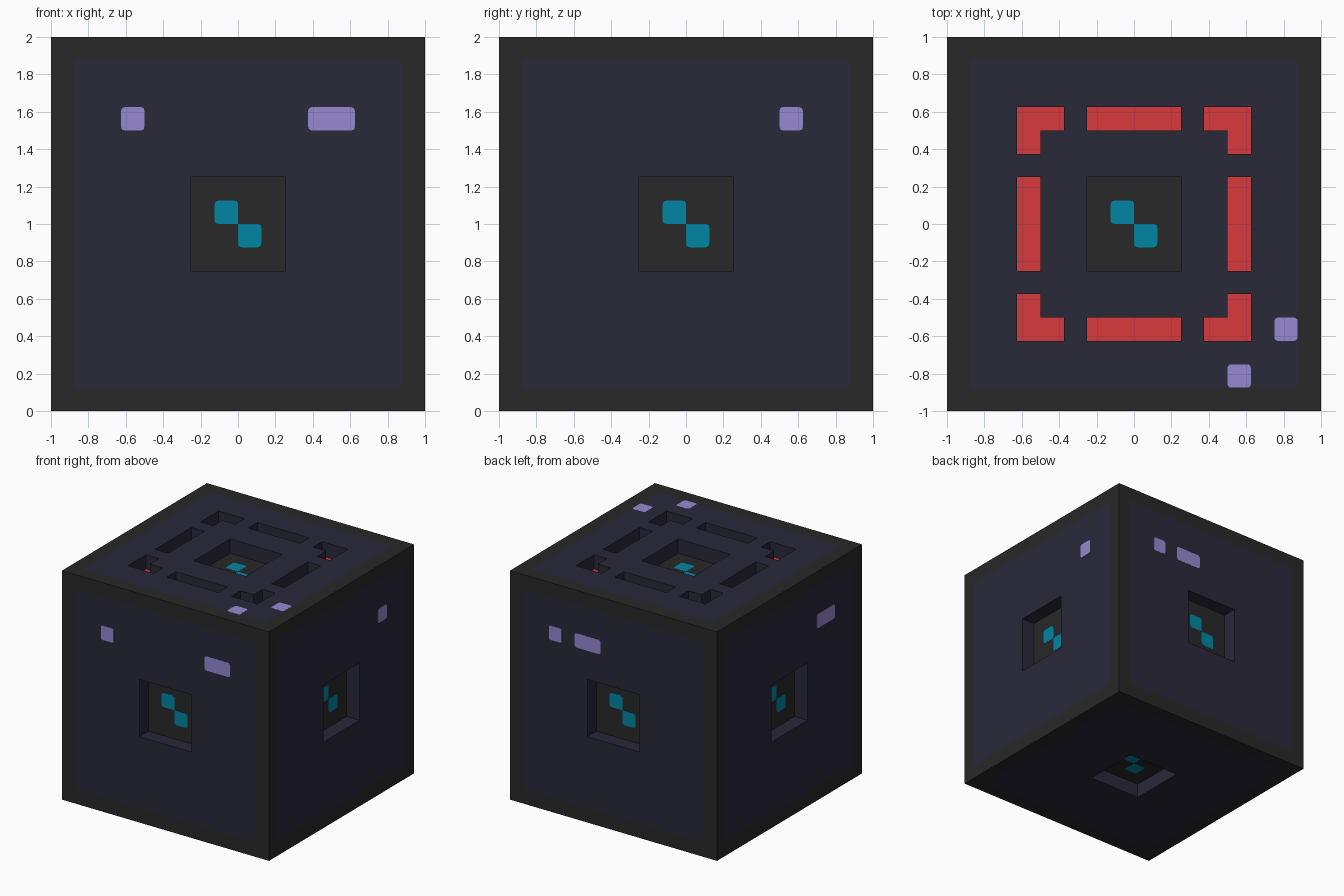
import bpy, bmesh, math
from mathutils import Matrix, Vector

old = bpy.data.objects.get("Cube")
if old:
    bpy.data.objects.remove(old, do_unlink=True)

CELL = 0.125          # layout grid
THICK = 0.001         # height of the painted plates


def material(name, rgb):
    lin = [c / 255 / 12.92 if c <= 10 else ((c / 255 + 0.055) / 1.055) ** 2.4 for c in rgb]
    mat = bpy.data.materials.new(name)
    mat.use_nodes = True
    mat.diffuse_color = (*lin, 1)
    bsdf = mat.node_tree.nodes["Principled BSDF"]
    bsdf.inputs["Base Color"].default_value = (*lin, 1)
    bsdf.inputs["Roughness"].default_value = 0.8
    return mat


CHARCOAL = material("charcoal", (40, 40, 40))
SLATE = material("slate violet", (41, 40, 57))
RED = material("slot red", (216, 59, 61))
TEAL = material("teal", (0, 134, 162))
LILAC = material("lilac", (150, 136, 209))


def make_object(name, bm, mats):
    bmesh.ops.recalc_face_normals(bm, faces=bm.faces)
    mesh = bpy.data.meshes.new(name)
    bm.to_mesh(mesh)
    bm.free()
    for m in mats:
        mesh.materials.append(m)
    obj = bpy.data.objects.new(name, mesh)
    bpy.context.collection.objects.link(obj)
    return obj


def prism(bm, outline, z0, z1):
    """Closed prism from a flat outline."""
    base = bm.faces.new([bm.verts.new((x, y, z0)) for x, y in outline])
    top = bmesh.ops.extrude_face_region(bm, geom=[base], use_keep_orig=True)["geom"]
    bmesh.ops.translate(bm, vec=(0, 0, z1 - z0),
                        verts=[g for g in top if isinstance(g, bmesh.types.BMVert)])


# Body: cube with a dark frame, violet panels and a square recess on each side
BODY_MATS = [CHARCOAL, SLATE, RED]
bm = bmesh.new()
bmesh.ops.create_cube(bm, size=2, matrix=Matrix.Translation((0, 0, 1)))
sides = list(bm.faces)
bmesh.ops.inset_individual(bm, faces=sides, thickness=CELL, use_even_offset=True)
for f in sides:
    f.material_index = 1
bmesh.ops.inset_individual(bm, faces=sides, thickness=5 * CELL, use_even_offset=True)
bmesh.ops.inset_individual(bm, faces=sides, thickness=0, depth=-CELL)
for f in sides:
    f.material_index = 0
body = make_object("body", bm, BODY_MATS)

# Slots in the top: one bar and one corner, repeated by quarter turns
BAR = [(-.25, .5), (.25, .5), (.25, .625), (-.25, .625)]
CORNER = [(.375, .5), (.5, .5), (.5, .375), (.625, .375), (.625, .625), (.375, .625)]
bm = bmesh.new()
for k in range(4):
    turn = Matrix.Rotation(k * math.pi / 2, 2)
    for shape in (BAR, CORNER):
        prism(bm, [turn @ Vector(p) for p in shape], 2 - CELL, 2.1)
for f in bm.faces:
    flat_floor = all(v.co.z < 2 for v in f.verts)
    f.material_index = 2 if flat_floor else 1
cutter = make_object("slot_cutter", bm, BODY_MATS)
cutter.hide_render = True

cut = body.modifiers.new("slots", 'BOOLEAN')
cut.operation = 'DIFFERENCE'
cut.solver = 'EXACT'
cut.object = cutter
bpy.context.view_layer.objects.active = body
bpy.ops.object.modifier_apply(modifier=cut.name)
bpy.data.objects.remove(cutter, do_unlink=True)


def rounded_rect(u0, v0, u1, v1, r=0.02):
    """Rounded rectangle; a corner at the origin stays sharp."""
    pts = []
    for i, (u, v, su, sv) in enumerate([(u1, v1, -1, -1), (u0, v1, 1, -1),
                                        (u0, v0, 1, 1), (u1, v0, -1, 1)]):
        if u == 0 and v == 0:
            pts.append((u, v))
            continue
        for step in range(4):
            a = (i + step / 3) * math.pi / 2
            pts.append((u + su * r + r * math.cos(a), v + sv * r + r * math.sin(a)))
    return pts


def plates(name, u, v, rects, distance, mat):
    """Thin plates on the side spanned by axes u and v, seen from outside."""
    u, v = Vector(u), Vector(v)
    n = u.cross(v)
    bm = bmesh.new()
    for rect in rects:
        prism(bm, rounded_rect(*rect), distance - THICK, distance + THICK)
    frame = Matrix((u, v, n)).transposed().to_4x4()
    bm.transform(Matrix.Translation((0, 0, 1)) @ frame)
    make_object(name, bm, [mat])


# Painted marks: a teal pair in every recess, lilac patches on the panels
Z = (0, 0, 1)
PAIR = [(-CELL, 0, 0, CELL), (0, -CELL, CELL, 0)]
SIDES = {
    "front": ((1, 0, 0), Z, [(-.625, .5, -.5, .625), (.375, .5, .625, .625)]),
    "left": ((0, 1, 0), Z, [(.5, .5, .625, .625)]),
    "back": ((-1, 0, 0), Z, [(-.625, .5, -.5, .625), (-.375, .5, -.125, .625)]),
    "right": ((0, -1, 0), Z, [(.375, .5, .625, .625)]),
    "top": ((1, 0, 0), (0, 1, 0), [(.75, -.625, .875, -.5), (.5, -.875, .625, -.75)]),
    "bottom": ((1, 0, 0), (0, -1, 0), []),
}
for side, (u, v, patches) in SIDES.items():
    plates(side + "_recess_mark", u, v, PAIR, 1 - CELL, TEAL)
    if patches:
        plates(side + "_patches", u, v, patches, 1, LILAC)
